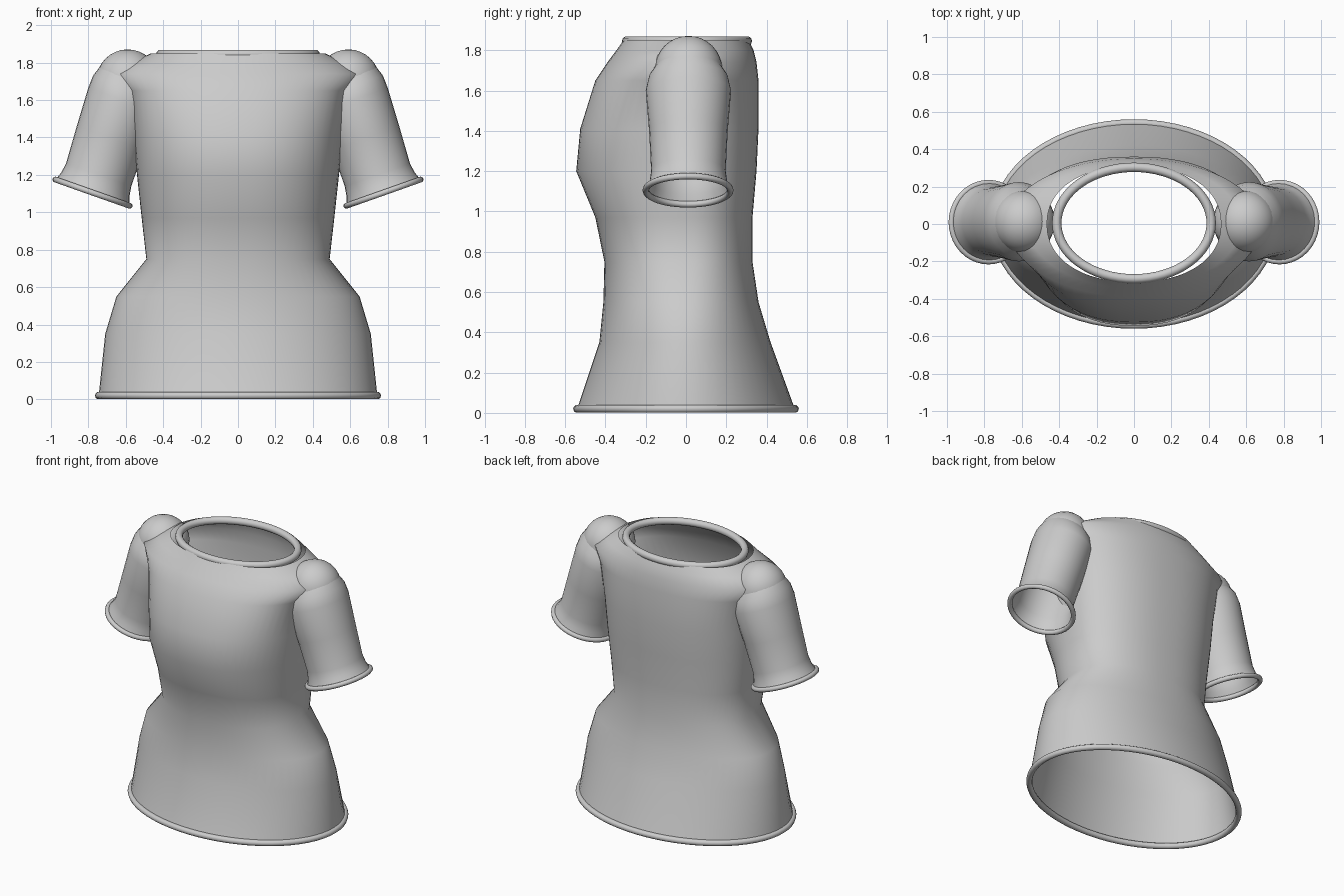
import bpy, bmesh, math
from mathutils import Vector

if "Cube" in bpy.data.objects:
    bpy.data.objects.remove(bpy.data.objects["Cube"])

cloth = bpy.data.materials.new("light grey cloth")
cloth.diffuse_color = (0.6, 0.6, 0.6, 1)
cloth.use_nodes = True
cloth.node_tree.nodes["Principled BSDF"].inputs["Base Color"].default_value = cloth.diffuse_color


def finish(name, bm, angle=60):
    bmesh.ops.recalc_face_normals(bm, faces=bm.faces)
    me = bpy.data.meshes.new(name)
    bm.to_mesh(me)
    bm.free()
    ob = bpy.data.objects.new(name, me)
    bpy.context.collection.objects.link(ob)
    me.materials.append(cloth)
    bpy.ops.object.select_all(action='DESELECT')
    ob.select_set(True)
    bpy.context.view_layer.objects.active = ob
    bpy.ops.object.shade_smooth_by_angle(angle=math.radians(angle))
    return ob


def loft(name, rings, close=False, angle=60):
    """Skin a list of point rings; optionally join the last to the first."""
    bm = bmesh.new()
    vs = [[bm.verts.new(p) for p in r] for r in rings]
    n = len(vs[0])
    pairs = list(zip(vs, vs[1:])) + ([(vs[-1], vs[0])] if close else [])
    for a, b in pairs:
        for i in range(n):
            j = (i + 1) % n
            bm.faces.new((a[i], a[j], b[j], b[i]))
    return finish(name, bm, angle)


def oval(c, u, v, n):
    """Ring of n points round c with half axes u and v."""
    c, u, v = Vector(c), Vector(u), Vector(v)
    return [c + u * math.cos(2 * math.pi * i / n) + v * math.sin(2 * math.pi * i / n)
            for i in range(n)]


def piping(name, c, u, v, r, n=56, m=10):
    """Round cord following an oval."""
    u, v = Vector(u), Vector(v)
    w = u.cross(v).normalized()
    rings = []
    for k in range(m):
        a = 2 * math.pi * k / m
        d = r * math.cos(a)
        rings.append(oval(Vector(c) + w * r * math.sin(a),
                          u * (1 + d / u.length), v * (1 + d / v.length), n))
    return loft(name, rings, close=True)


# Body: height, half width, front depth, back depth, squareness
levels = [
    (0.02, 0.745, 0.54, 0.54, 2.0),
    (0.35, 0.71, 0.43, 0.42, 2.0),
    (0.55, 0.65, 0.41, 0.36, 2.1),
    (0.75, 0.49, 0.405, 0.33, 2.3),
    (0.97, 0.515, 0.45, 0.33, 2.3),
    (1.20, 0.54, 0.545, 0.35, 2.3),
    (1.41, 0.56, 0.525, 0.36, 2.3),
    (1.65, 0.60, 0.45, 0.36, 2.3),
    (1.74, 0.68, 0.39, 0.35, 2.0),
    (1.80, 0.57, 0.345, 0.335, 2.0),
    (1.85, 0.465, 0.31, 0.31, 2.2),
]
rings = []
for z, w, f, b, e in levels:
    ring = []
    for i in range(64):
        c, s = math.cos(math.pi * i / 32), math.sin(math.pi * i / 32)
        ring.append((w * math.copysign(abs(c) ** (2 / e), c),
                     (b if s > 0 else f) * math.copysign(abs(s) ** (2 / e), s), z))
    rings.append(ring)
loft("body", rings, angle=75)

# Hem and neckline cords
piping("hem_cord", (0, 0, 0.02), (0.745, 0, 0), (0, 0.54, 0), 0.02, 64)
piping("neck_cord", (0, 0.005, 1.845), (0.413, 0, 0), (0, 0.298, 0), 0.025, 64)

# Sleeves: centre x, centre z, half width across, half depth
sleeve = [
    (0.778, 1.105, 0.21, 0.21),
    (0.762, 1.15, 0.193, 0.192),
    (0.745, 1.20, 0.185, 0.185),
    (0.683, 1.397, 0.19, 0.195),
    (0.615, 1.60, 0.197, 0.212),
    (0.60, 1.67, 0.185, 0.195),
    (0.59, 1.73, 0.155, 0.155),
]
for side, s in (("right", 1), ("left", -1)):
    across = Vector((0.943 * s, 0, 0.333))
    loft(side + "_sleeve", [oval((x * s, 0.012, z), across * a, (0, d, 0), 32)
                            for x, z, a, d in sleeve])
    piping(side + "_cuff_cord", (0.778 * s, 0.01, 1.105), across * 0.21, (0, 0.21, 0), 0.016, 40)

    # Rounded shoulder cap, upper half only so the sleeve stays hollow
    bm = bmesh.new()
    bmesh.ops.create_uvsphere(bm, u_segments=32, v_segments=16, radius=0.168)
    low = [v for v in bm.verts if v.co.z < -0.01]
    bmesh.ops.delete(bm, geom=low, context='VERTS')
    bmesh.ops.translate(bm, verts=bm.verts, vec=(0.59 * s, 0.012, 1.703))
    finish(side + "_shoulder_cap", bm)
